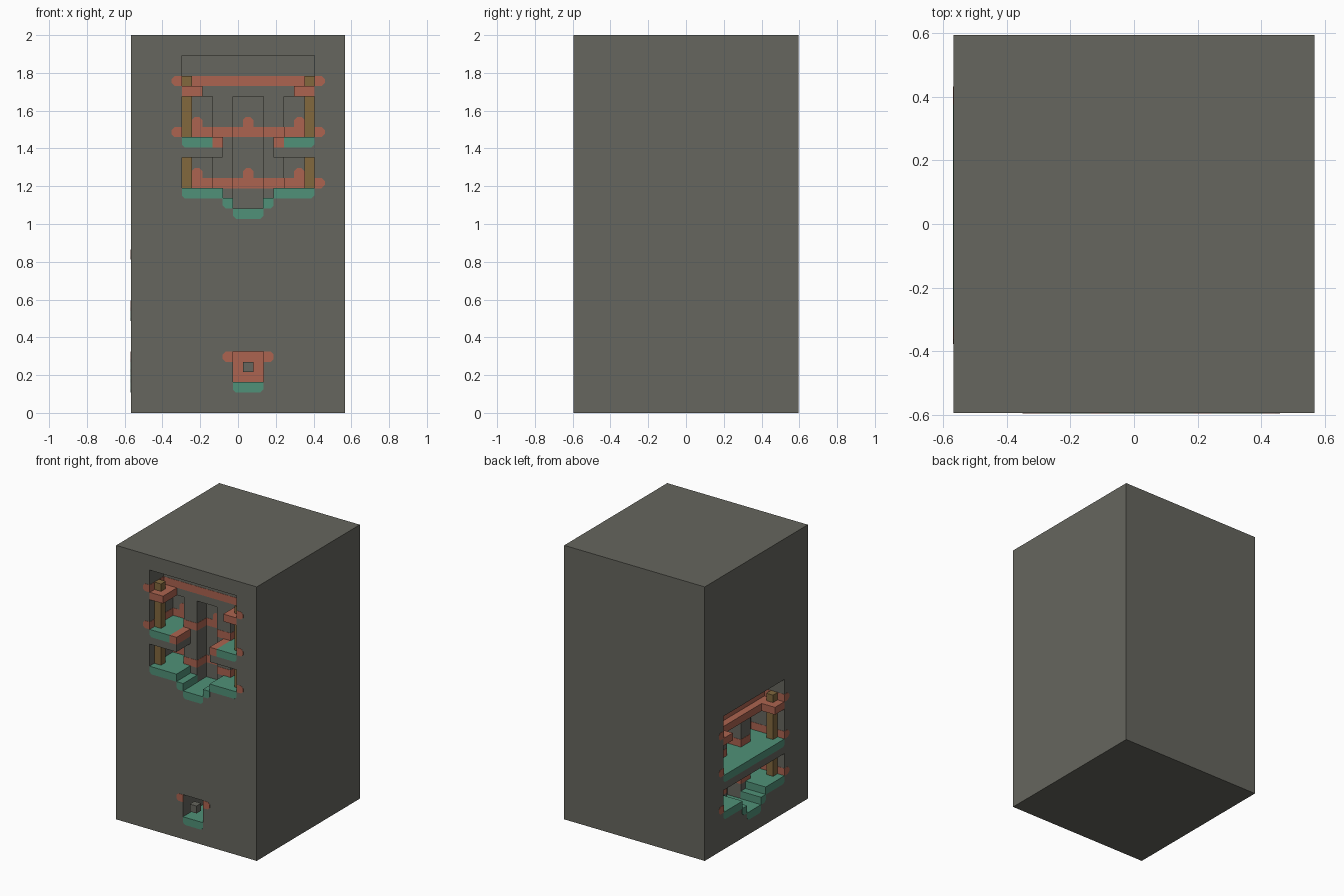
import bpy, bmesh, math
from mathutils import Matrix, Vector

cube = bpy.data.objects.get("Cube")
if cube:
    bpy.data.objects.remove(cube)

U = 2 / 37                    # grid unit
W, D, H = 21, 22, 37          # block size in units
E = 0.03                      # how far painted surfaces stand proud
CLIP = 0.3                    # clipped corner size
MID = 23                      # mirror sum for the opening's width axis


def material(name, rgb):
    m = bpy.data.materials.new(name)
    m.use_nodes = True
    m.diffuse_color = (*rgb, 1)
    m.node_tree.nodes["Principled BSDF"].inputs["Base Color"].default_value = (*rgb, 1)
    return m


STONE = material("grey stone", (0.133, 0.133, 0.112))
RED = material("brick red", (0.413, 0.127, 0.08))
GREEN = material("sea green", (0.08, 0.283, 0.188))
WOOD = material("brown wood", (0.223, 0.138, 0.048))

# Local frames: across, depth into the block, height
scale = Matrix.Scale(U, 4)
corner = Vector((-W * U / 2, -D * U / 2, 0))
FRONT = Matrix.Translation(corner) @ scale
SIDE = (Matrix.Translation((corner.x, -corner.y + U, -17 * U))
        @ Matrix.Rotation(-math.pi / 2, 4, 'Z') @ scale)


def slab(name, mat, frame, a, d, k, clip=""):
    """Prism along the depth axis; clip lists the corners to cut off."""
    outline = []
    for tag, x, z, sx, sz, flip in (("bl", a[0], k[0], 1, 1, False), ("br", a[1], k[0], -1, 1, True),
                                    ("tr", a[1], k[1], -1, -1, False), ("tl", a[0], k[1], 1, -1, True)):
        if tag in clip.split():
            cut = [(x, z + sz * CLIP), (x + sx * CLIP, z)]
            outline += cut[::-1] if flip else cut
        else:
            outline.append((x, z))
    bm = bmesh.new()
    face = bm.faces.new([bm.verts.new(frame @ Vector((x, d[0], z))) for x, z in outline])
    ext = bmesh.ops.extrude_face_region(bm, geom=[face])
    shift = frame.to_3x3() @ Vector((0, d[1] - d[0], 0))
    bmesh.ops.translate(bm, vec=shift, verts=[v for v in ext["geom"] if isinstance(v, bmesh.types.BMVert)])
    bmesh.ops.recalc_face_normals(bm, faces=bm.faces)
    mesh = bpy.data.meshes.new(name)
    bm.to_mesh(mesh)
    bm.free()
    mesh.materials.append(mat)
    obj = bpy.data.objects.new(name, mesh)
    bpy.context.scene.collection.objects.link(obj)
    return obj


def pair(name, mat, frame, a, d, k, clip=""):
    """A slab and its mirror image across the opening."""
    swap = {"bl": "br", "br": "bl", "tl": "tr", "tr": "tl"}
    flipped = " ".join(swap[c] for c in clip.split())
    return [slab("left_" + name, mat, frame, a, d, k, clip),
            slab("right_" + name, mat, frame, (MID - a[1], MID - a[0]), d, k, flipped)]


# Main block with carved openings
block = slab("stone_block", STONE, FRONT, (0, W), (0, D), (0, H))
cutters = [slab("cutter", STONE, FRONT, (10, 13), (-1, 6), (3, 6))]
for frame in (FRONT, SIDE):
    cutters.append(slab("cutter", STONE, frame, (5, 18), (-1, 3), (22, 35)))
    cutters.append(slab("cutter", STONE, frame, (9, 14), (-1, 3), (21, 23)))
    cutters.append(slab("cutter", STONE, frame, (10, 13), (-1, 5), (20, 31)))
    cutters += pair("cutter", STONE, frame, (5, 8), (2, 5), (22, 31))
for c in cutters:
    c.hide_render = True
    mod = block.modifiers.new("carve", 'BOOLEAN')
    mod.operation, mod.solver, mod.object = 'DIFFERENCE', 'EXACT', c
bpy.context.view_layer.update()
carved = bpy.data.meshes.new_from_object(block.evaluated_get(bpy.context.evaluated_depsgraph_get()))
block.modifiers.clear()
block.data = carved
for c in cutters:
    bpy.data.objects.remove(c)


def band(frame, k, ends):
    """Red course running round the niches, with rounded ends on the outer wall."""
    top = (k, k + 1)
    pair("band_pier", RED, frame, (8 - E, 10 + E), (3 - E, 5), top)
    slab("band_back", RED, frame, (5, 18), (5 - E, 5.5), top)
    if "l" in ends:
        slab("band_end", RED, frame, (4, 5 + E), (-E, 5), top, "bl tl")
    if "r" in ends:
        slab("band_end", RED, frame, (18 - E, 19), (-E, 5), top, "br tr")
    for a in (6, 11, 16):
        slab("band_bump", RED, frame, (a, a + 1), (5 - E, 5.5), (k + 1, k + 2), "tl tr")


def alcove(frame, lower_ends, joined):
    # Stepped green floor
    pair("floor", GREEN, frame, (5, 9 + E), (-E, 5), (21, 22 + E), "bl")
    pair("floor_step", GREEN, frame, (9, 10 + E), (-E, 3), (20, 21 + E), "bl")
    slab("floor_middle", GREEN, frame, (10, 13), (-E, 5), (19, 20 + E), "bl br")
    # Balconies: one gallery, or two with red inner edges
    if joined:
        slab("gallery_base", STONE, frame, (5, 18), (0, 5), (25, 26.9))
        slab("gallery_deck", GREEN, frame, (5, 18), (-E, 5), (26, 27), "bl br")
        slab("lintel_beam", RED, frame, (5, 18), (2, 3), (31, 32))
    else:
        pair("balcony_base", STONE, frame, (5, 9), (0, 5), (25, 26.9))
        pair("balcony_deck", GREEN, frame, (5, 8), (-E, 5), (26, 27), "bl")
        pair("balcony_edge", RED, frame, (8, 9 + E), (-E, 3), (26, 27))
    # Posts and the brackets they pass through
    pair("post", WOOD, frame, (5, 6), (1, 2), (22, 33))
    pair("bracket", RED, frame, (5, 7), (0, 3), (31, 32))
    # Red courses
    band(frame, 22, lower_ends)
    band(frame, 27, "lr")
    slab("top_band", RED, frame, (5, 18), (3 - E, 3.5), (32, 33))
    pair("top_band_end", RED, frame, (4, 5 + E), (-E, 3), (32, 33), "bl tl")


alcove(FRONT, "r", False)
alcove(SIDE, "lr", True)

# Small low tunnel on the front
slab("tunnel_floor", GREEN, FRONT, (10, 13), (-E, 6), (2, 3 + E), "bl br")
slab("tunnel_end_wall", RED, FRONT, (10, 13), (6 - E, 6.5), (3, 6))
pair("tunnel_band_end", RED, FRONT, (9, 10), (-E, 0.1), (5, 6), "bl tl")
slab("tunnel_stone", STONE, FRONT, (11, 12), (0, 1), (4, 5))
